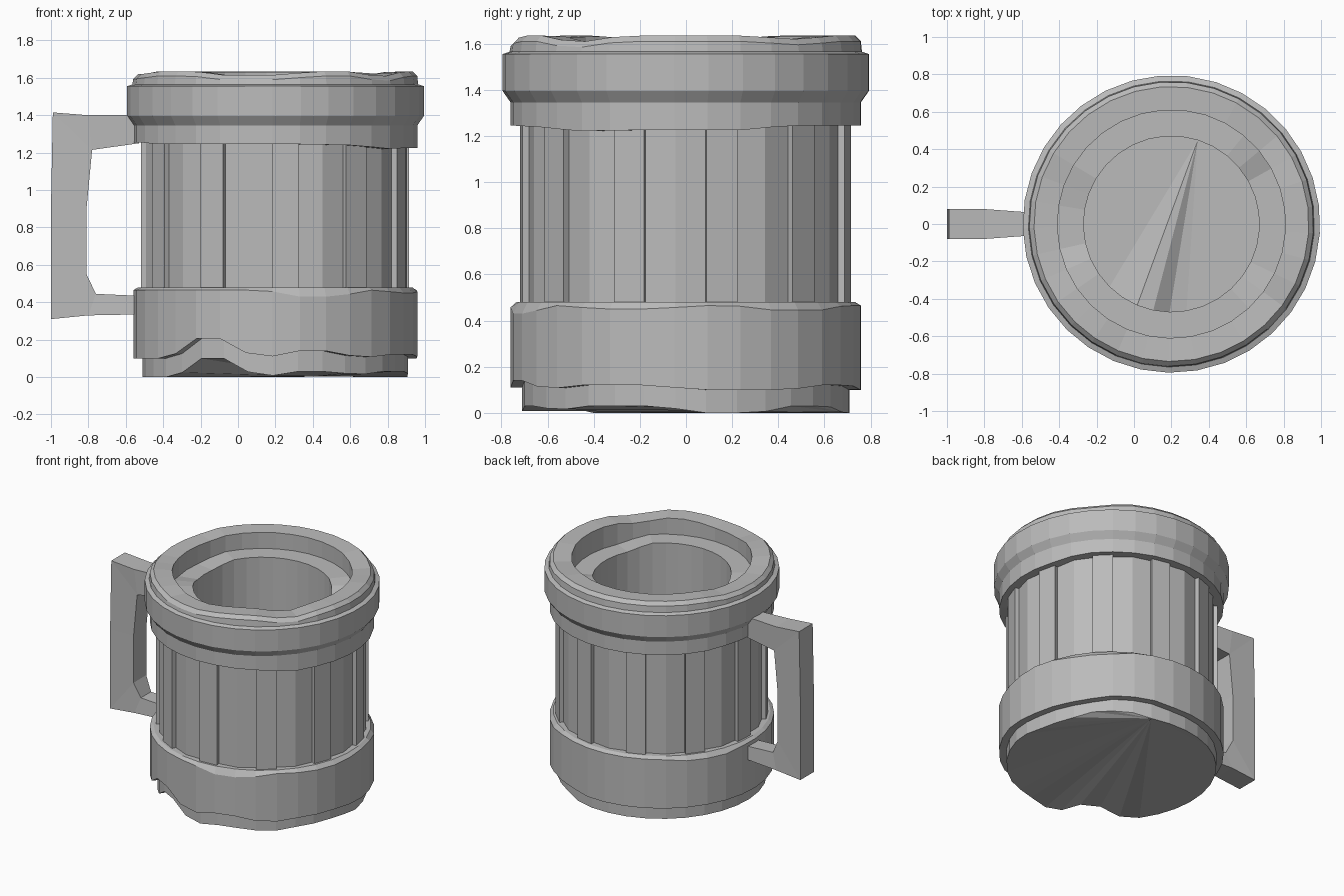
import bpy, bmesh, math
from math import cos, sin, radians

if "Cube" in bpy.data.objects:
    bpy.data.objects.remove(bpy.data.objects["Cube"])

AXIS_X = 0.2      # the vessel axis is offset to make room for the handle
SLATS = 11
PITCH = 360 / SLATS

grey = bpy.data.materials.new("plain grey")
grey.use_nodes = True
grey.diffuse_color = (0.5, 0.5, 0.5, 1)
shader = next(n for n in grey.node_tree.nodes if n.type == 'BSDF_PRINCIPLED')
shader.inputs["Base Color"].default_value = grey.diffuse_color
shader.inputs["Roughness"].default_value = 0.8

# Outline angles: both edges of each raised slat plus points between them
ANGLES = [78 + PITCH * k + a for k in range(SLATS) for a in (-5.5, 5.5, 16.5)]


def finish(name, bm):
    bmesh.ops.recalc_face_normals(bm, faces=bm.faces)
    mesh = bpy.data.meshes.new(name)
    bm.to_mesh(mesh)
    bm.free()
    mesh.materials.append(grey)
    obj = bpy.data.objects.new(name, mesh)
    bpy.context.collection.objects.link(obj)
    return obj


def chip(angle, chips):
    """Height change of a worn edge: flat dents (centre, half width, height) with ramps."""
    total = 0
    for centre, half, height in chips:
        away = abs((angle - centre + 180) % 360 - 180)
        total += height * max(0, min(1, 1 - (away - half) / 14))
    return total


def ring(bm, radius, z, chips=()):
    return [bm.verts.new((AXIS_X + radius * cos(radians(a)), radius * sin(radians(a)),
                          z + chip(a, chips))) for a in ANGLES]


def bridge(bm, low, high):
    n = len(low)
    for i in range(n):
        j = (i + 1) % n
        bm.faces.new((low[i], low[j], high[j], high[i]))


def fan(bm, loop):
    for i in range(1, len(loop) - 1):
        bm.faces.new((loop[0], loop[i], loop[i + 1]))


def lathe(name, profile, cap_first=False, cap_last=False):
    bm = bmesh.new()
    rings = [ring(bm, *p) for p in profile]
    for low, high in zip(rings, rings[1:]):
        bridge(bm, low, high)
    if cap_first:
        fan(bm, rings[0])
    if cap_last:
        fan(bm, rings[-1])
    return finish(name, bm)


# Base with a worn foot and a broad band
foot_wear = [(-118, 6, 0.10), (-72, 9, 0.03), (-25, 16, 0.03), (50, 10, 0.03)]
band_wear = [(-118, 6, 0.105), (-74, 7, 0.04), (-25, 14, 0.02), (60, 10, 0.02)]
top_wear = [(-72, 8, -0.035), (-20, 10, -0.015), (40, 10, -0.02), (150, 10, -0.02)]
lathe("base_band", [
    (0.71, 0.0, foot_wear), (0.71, 0.10, band_wear), (0.76, 0.10, band_wear),
    (0.76, 0.465, top_wear), (0.735, 0.48), (0.66, 0.48)], cap_first=True)

# Staved body: narrow slats stand proud of the panels between them
bm = bmesh.new()
loops = []
for z in (0.42, 1.28):
    loop = []
    for k in range(SLATS):
        mid = 78 + PITCH * k
        for offset, radius in ((-5.5, 0.69), (-5.5, 0.72), (5.5, 0.72),
                               (5.5, 0.69), (16.5, 0.705)):
            a = radians(mid + offset)
            loop.append(bm.verts.new((AXIS_X + radius * cos(a), radius * sin(a), z)))
    loops.append(loop)
bridge(bm, *loops)
finish("stave_body", bm)

# Upper collar, rim, inner ledge and hollow
under_wear = [(-10, 30, -0.02), (-50, 12, -0.005), (180, 20, 0.01)]
rim_wear = [(-100, 12, -0.02), (-40, 4, -0.025), (40, 4, -0.015), (180, 18, -0.015)]
ledge_wear = [(0, 30, -0.04), (180, 14, -0.03)]
lathe("rim_and_hollow", [
    (0.66, 1.245, under_wear), (0.76, 1.245, under_wear), (0.76, 1.345),
    (0.795, 1.395), (0.795, 1.555), (0.765, 1.565), (0.76, 1.61, rim_wear),
    (0.735, 1.635, rim_wear), (0.61, 1.63, rim_wear), (0.61, 1.51, ledge_wear),
    (0.47, 1.51, ledge_wear), (0.47, 0.14, [(-108, 5, 0.08)])], cap_last=True)

# Angular handle: outer and inner outline pairs, thicker at the grip
outer = [(-0.53, 1.4), (-0.8, 1.4), (-0.99, 1.415), (-1, 0.9), (-1, 0.31),
         (-0.8, 0.33), (-0.54, 0.335)]
inner = [(-0.53, 1.25), (-0.78, 1.215), (-0.78, 1.215), (-0.81, 0.9), (-0.81, 0.55),
         (-0.76, 0.445), (-0.54, 0.435)]
bm = bmesh.new()
sections = []
for (xo, zo), (xi, zi) in zip(outer, inner):
    wo = 0.08 if xo < -0.75 else 0.06
    wi = 0.075 if xi < -0.77 else 0.06
    sections.append([bm.verts.new(p) for p in (
        (xo, -wo, zo), (xo, wo, zo), (xi, wi, zi), (xi, -wi, zi))])
for a, b in zip(sections, sections[1:]):
    bridge(bm, a, b)
bm.faces.new(sections[0])
bm.faces.new(sections[-1])
bmesh.ops.remove_doubles(bm, verts=bm.verts, dist=0.0005)
finish("handle", bm)
